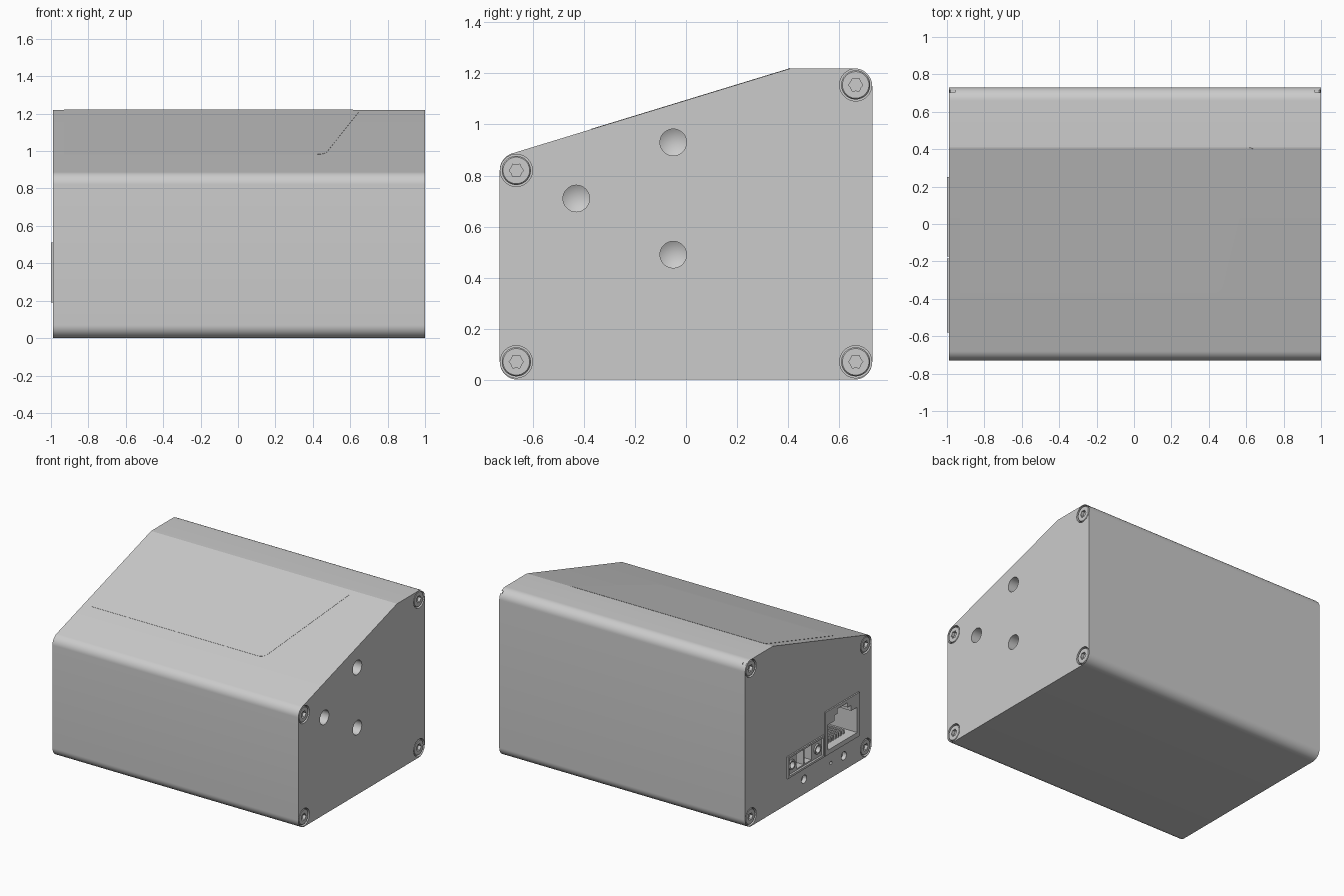
import bpy, bmesh, math
from mathutils import Vector

if "Cube" in bpy.data.objects:
    bpy.data.objects.remove(bpy.data.objects["Cube"])

grey = bpy.data.materials.new("light grey")
grey.use_nodes = True
grey.diffuse_color = (0.6, 0.6, 0.6, 1)
grey.node_tree.nodes["Principled BSDF"].inputs["Base Color"].default_value = (0.6, 0.6, 0.6, 1)

RIGHT, LEFT = 1.0, -0.99                # outer faces of the end plates
SEAM_RIGHT, SEAM_LEFT = 0.945, -0.935   # joints between body and end plates
CORNERS = [(-0.665, 0.07), (0.665, 0.07), (0.665, 1.155), (-0.665, 0.82)]


def finish(name, bm):
    bmesh.ops.remove_doubles(bm, verts=bm.verts, dist=1e-5)
    bmesh.ops.recalc_face_normals(bm, faces=bm.faces)
    mesh = bpy.data.meshes.new(name)
    bm.to_mesh(mesh)
    bm.free()
    mesh.materials.append(grey)
    ob = bpy.data.objects.new(name, mesh)
    bpy.context.collection.objects.link(ob)
    return ob


def select(ob):
    bpy.ops.object.select_all(action='DESELECT')
    ob.select_set(True)
    bpy.context.view_layer.objects.active = ob


def smooth(ob):
    select(ob)
    bpy.ops.object.shade_smooth_by_angle(angle=math.radians(12))
    return ob


def prism(name, outline, x0, x1):
    """Extrude a (y, z) outline along x."""
    bm = bmesh.new()
    face = bm.faces.new([bm.verts.new((x0, y, z)) for y, z in outline])
    new = bmesh.ops.extrude_face_region(bm, geom=[face])["geom"]
    bmesh.ops.translate(bm, vec=(x1 - x0, 0, 0),
                        verts=[v for v in new if isinstance(v, bmesh.types.BMVert)])
    return finish(name, bm)


def box(name, x0, x1, y0, y1, z0, z1):
    return prism(name, [(y0, z0), (y1, z0), (y1, z1), (y0, z1)], x0, x1)


def turned(name, y, z, profile, sides=48, star=1.0):
    """Revolve (x, radius) points about an axis along x."""
    bm = bmesh.new()
    rings = []
    for x, r in profile:
        ring = []
        for i in range(sides):
            a = math.tau * i / sides
            q = r * (star if i % 2 else 1)
            ring.append(bm.verts.new((x, y + q * math.cos(a), z + q * math.sin(a))))
        rings.append(ring)
    for a, b in zip(rings, rings[1:]):
        for i in range(sides):
            j = (i + 1) % sides
            bm.faces.new((a[i], a[j], b[j], b[i]))
    for ring, (x, r) in ((rings[0], profile[0]), (rings[-1], profile[-1])):
        if r > 0:
            bm.faces.new(ring)
    return finish(name, bm)


def cut(targets, cutter):
    for ob in targets:
        mod = ob.modifiers.new("cut", 'BOOLEAN')
        mod.operation = 'DIFFERENCE'
        mod.solver = 'EXACT'
        mod.object = cutter
        select(ob)
        bpy.ops.object.modifier_apply(modifier=mod.name)
    bpy.data.objects.remove(cutter)


# Side outline with rounded corners and a sloping top
tilt = math.degrees(math.atan2(1.22 - 0.887, 0.41 + 0.68))


def arc(cy, cz, a0, a1, r=0.07, n=12):
    return [(cy + r * math.cos(math.radians(a0 + (a1 - a0) * i / n)),
             cz + r * math.sin(math.radians(a0 + (a1 - a0) * i / n))) for i in range(n + 1)]


outline = (arc(-0.66, 0.07, 180, 270) + arc(0.66, 0.07, 270, 360)
           + arc(0.66, 1.15, 0, 90) + [(0.41, 1.22)]
           + arc(-0.66, 0.82, 90 + tilt, 180))
body = prism("housing_body", outline, SEAM_LEFT, SEAM_RIGHT)
right_plate = prism("plain_end_plate", outline, SEAM_RIGHT, RIGHT)
left_plate = prism("connector_end_plate", outline, LEFT, SEAM_LEFT)

# Corner screws in shallow counterbores with star sockets
for plate, x, s in ((right_plate, RIGHT, 1), (left_plate, LEFT, -1)):
    for i, (y, z) in enumerate(CORNERS):
        cut([plate], turned("bore", y, z, [(x + s * 0.02, 0.063), (x - s * 0.035, 0.063)]))
        screw = turned("end_screw", y, z, [(x - s * 0.04, 0.057), (x - s * 0.01, 0.057),
                                           (x - s * 0.003, 0.052)])
        cut([screw], turned("socket", y, z, [(x + s * 0.02, 0.028), (x - s * 0.025, 0.028)], 12, 0.8))
        smooth(screw)

# Drilled mounting holes with conical bottoms
for y, z in ((-0.05, 0.93), (-0.43, 0.71), (-0.05, 0.49)):
    cut([right_plate, body], turned("drill", y, z, [(1.05, 0.052), (0.87, 0.052), (0.84, 0)]))

# Small indicator and button holes under the connectors
for y, z, r in ((0.05, 0.11, 0.03), (-0.41, 0.105, 0.03), (-0.26, 0.11, 0.012)):
    cut([left_plate], turned("hole", y, z, [(LEFT - 0.02, r), (LEFT + 0.03, r)], 32))

# Network socket: stepped opening with a row of contacts
jack = (-0.58, -0.185, 0.19, 0.51)
cut([body, left_plate], box("pocket", -1.05, -0.7, *jack))
network_socket = box("network_socket", -1, -0.7, *jack)
for x, y0, y1, z0, z1 in ((-0.76, -0.55, -0.215, 0.225, 0.41),
                          (-0.8, -0.48, -0.285, 0.3, 0.45),
                          (-0.85, -0.44, -0.325, 0.35, 0.485)):
    cut([network_socket], box("opening", -1.05, x, y0, y1, z0, z1))
for i in range(8):
    y = -0.487 + i * 0.03
    box("socket_contact", -0.94, -0.755, y, y + 0.014, 0.22, 0.255)

# Two-pole power terminal with a retaining screw at each end
term = (-0.175, 0.25, 0.19, 0.35)
cut([body, left_plate], box("pocket", -1.05, -0.8, *term))
terminal = box("power_terminal", -1, -0.8, *term)
cut([terminal], box("recess", -1.05, -0.985, -0.16, 0.235, 0.205, 0.335))
for y0 in (-0.043, 0.049):
    cut([terminal], box("opening", -1.05, -0.84, y0, y0 + 0.08, 0.215, 0.325))
    cut([terminal], box("key", -1.05, -0.88, y0 + 0.025, y0 + 0.055, 0.3, 0.338))
    box("terminal_pin", -0.93, -0.835, y0 + 0.03, y0 + 0.05, 0.255, 0.275)
for y in (-0.108, 0.19):
    cut([terminal], turned("thread", y, 0.27, [(-1.05, 0.025), (-0.87, 0.025)], 32))
    collar = turned("terminal_collar", y, 0.27, [(-0.98, 0.036), (-0.995, 0.036)], 32)
    cut([collar], turned("thread", y, 0.27, [(-1.05, 0.025), (-0.9, 0.025)], 32))
    smooth(collar)
smooth(terminal)

# Thin label on the sloping top, with rounded right corners
bm = bmesh.new()
slope = math.tan(math.radians(tilt))
verts = [bm.verts.new((x, y, 1.22 - (0.409 - y) * slope - 0.002))
         for x, y in ((-0.93, -0.37), (0.465, -0.37), (0.655, 0.409), (-0.93, 0.409))]
bm.faces.new(verts)
bmesh.ops.bevel(bm, geom=verts[1:3], offset=0.04, segments=6, profile=0.5, affect='VERTICES')
new = bmesh.ops.extrude_face_region(bm, geom=bm.faces[:])["geom"]
normal = Vector((0, -slope, 1)).normalized()
bmesh.ops.translate(bm, vec=normal * 0.003,
                    verts=[v for v in new if isinstance(v, bmesh.types.BMVert)])
finish("top_label", bm)

for ob in (body, right_plate, left_plate):
    smooth(ob)
